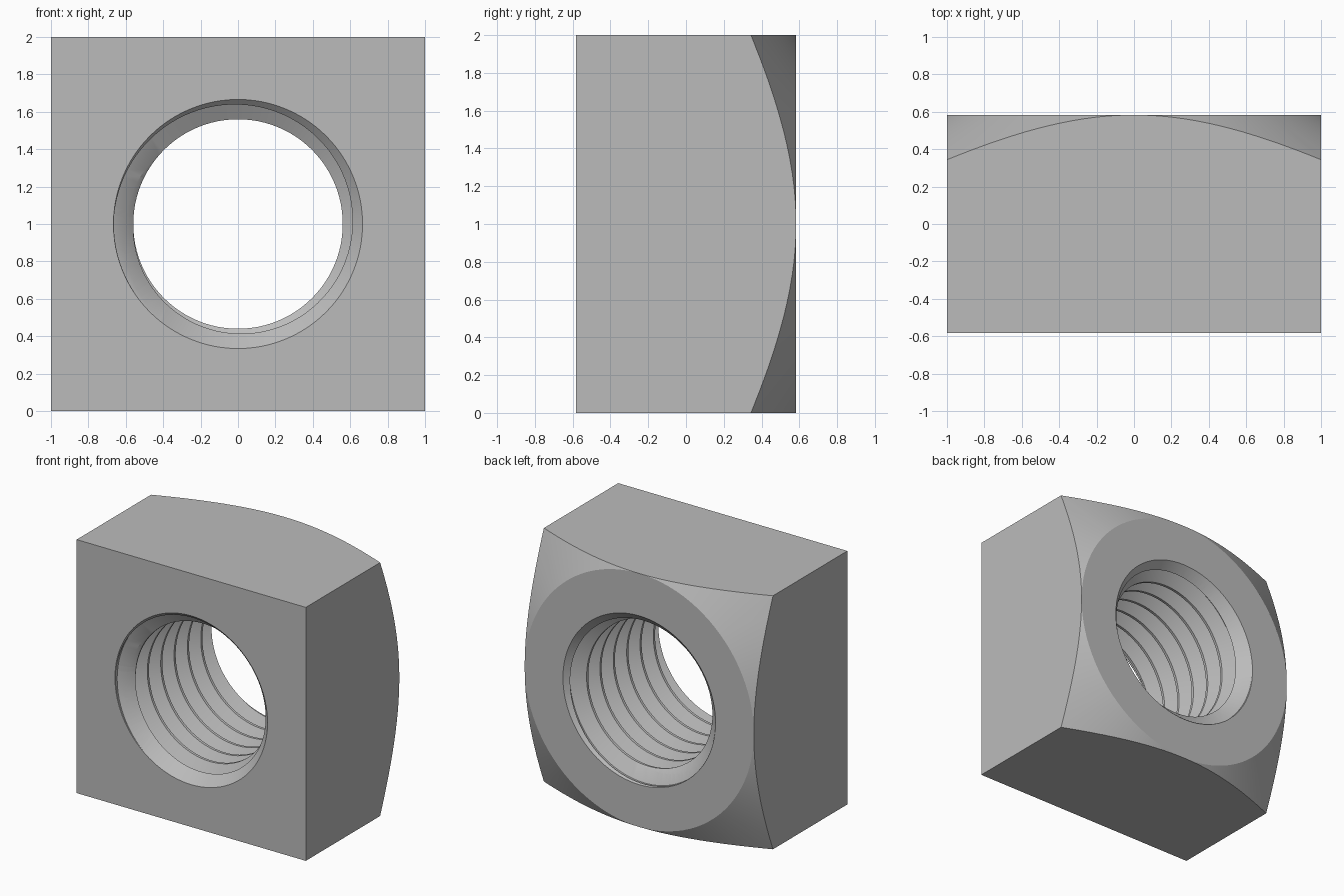
import bpy, bmesh, math

HALF = 0.583            # half the thickness along y
PITCH = HALF * 2 / 7
MINOR, MAJOR, MOUTH = 0.56, 0.664, 0.666
SEG = 96

cube = bpy.data.objects.get("Cube")
if cube:
    bpy.data.objects.remove(cube, do_unlink=True)

steel = bpy.data.materials.new("grey_steel")
steel.use_nodes = True
GREY = (0.5, 0.5, 0.5, 1)
steel.diffuse_color = GREY
steel.node_tree.nodes["Principled BSDF"].inputs["Base Color"].default_value = GREY


def to_object(name, bm):
    bmesh.ops.recalc_face_normals(bm, faces=bm.faces)
    mesh = bpy.data.meshes.new(name)
    bm.to_mesh(mesh)
    bm.free()
    mesh.materials.append(steel)
    obj = bpy.data.objects.new(name, mesh)
    bpy.context.collection.objects.link(obj)
    return obj


def point(r, a, y):
    return (-r * math.cos(a), y, 1 + r * math.sin(a))


def turned(name, profile):
    """Solid of revolution about the bore axis from (radius, y) pairs."""
    bm = bmesh.new()
    rings = [[bm.verts.new(point(r, math.tau * j / SEG, y)) for j in range(SEG)]
             for r, y in profile]
    for lo, hi in zip(rings, rings[1:]):
        for j in range(SEG):
            k = (j + 1) % SEG
            bm.faces.new((lo[j], lo[k], hi[k], hi[j]))
    bm.faces.new(rings[0])
    bm.faces.new(rings[-1])
    return to_object(name, bm)


def thread_tap():
    """Closed helical solid with a flat-topped sixty degree thread."""
    flank = (MAJOR - MINOR) * math.tan(math.radians(30))
    root = PITCH * 7 / 8 - 2 * flank
    turn = [(MAJOR, 0), (MAJOR, root), (MINOR, root + flank),
            (MINOR, PITCH - flank)]
    n = len(turn)
    profile = [(r, -HALF + k * PITCH + y) for k in range(-3, 10) for r, y in turn]
    bm = bmesh.new()
    cols = [[bm.verts.new(point(r, math.tau * j / SEG, y + PITCH * j / SEG))
             for r, y in profile] for j in range(SEG)]
    # the last column joins the first one turn further along
    start = cols[0]
    cols.append(start[n:])
    for a, b in zip(cols, cols[1:]):
        for i in range(len(profile) - 1 - (n if b is cols[-1] else 0)):
            bm.faces.new((a[i], a[i + 1], b[i + 1], b[i]))
    # the last column's tail closes the far end
    ends = [e for e in bm.edges if e.is_boundary]
    for side in (-1, 1):
        tip = bm.verts.new((0, side * HALF * 2.5, 1))
        for e in ends:
            if e.verts[0].co.y * side > 0:
                bm.faces.new((e.verts[0], e.verts[1], tip))
    return to_object("thread_tap", bm)


def boolean(target, tool, operation):
    mod = target.modifiers.new(tool.name, "BOOLEAN")
    mod.operation, mod.solver, mod.object = operation, "EXACT", tool
    tool.hide_render = True
    bpy.context.view_layer.objects.active = target
    bpy.ops.object.modifier_apply(modifier=mod.name)
    bpy.data.objects.remove(tool, do_unlink=True)


# Square block
bm = bmesh.new()
bmesh.ops.create_cube(bm, size=2)
for v in bm.verts:
    v.co.y *= HALF
    v.co.z += 1
nut = to_object("square_nut", bm)

# Conical trim of the back corners
slope = math.tan(math.radians(30))
boolean(nut, turned("corner_trim", [(2, -1), (2, HALF - slope), (1, HALF)]), "INTERSECT")

# Threaded bore and its countersunk mouths
boolean(nut, thread_tap(), "DIFFERENCE")
for side in (-1, 1):
    boolean(nut, turned("countersink", [(MOUTH + 0.1, side * (HALF + 0.1)),
                                        (0.4, side * (HALF - MOUTH + 0.4))]), "DIFFERENCE")

# Crisp edges, smooth round walls
bpy.ops.object.select_all(action="DESELECT")
nut.select_set(True)
bpy.context.view_layer.objects.active = nut
bpy.ops.object.shade_smooth_by_angle(angle=math.radians(20))
